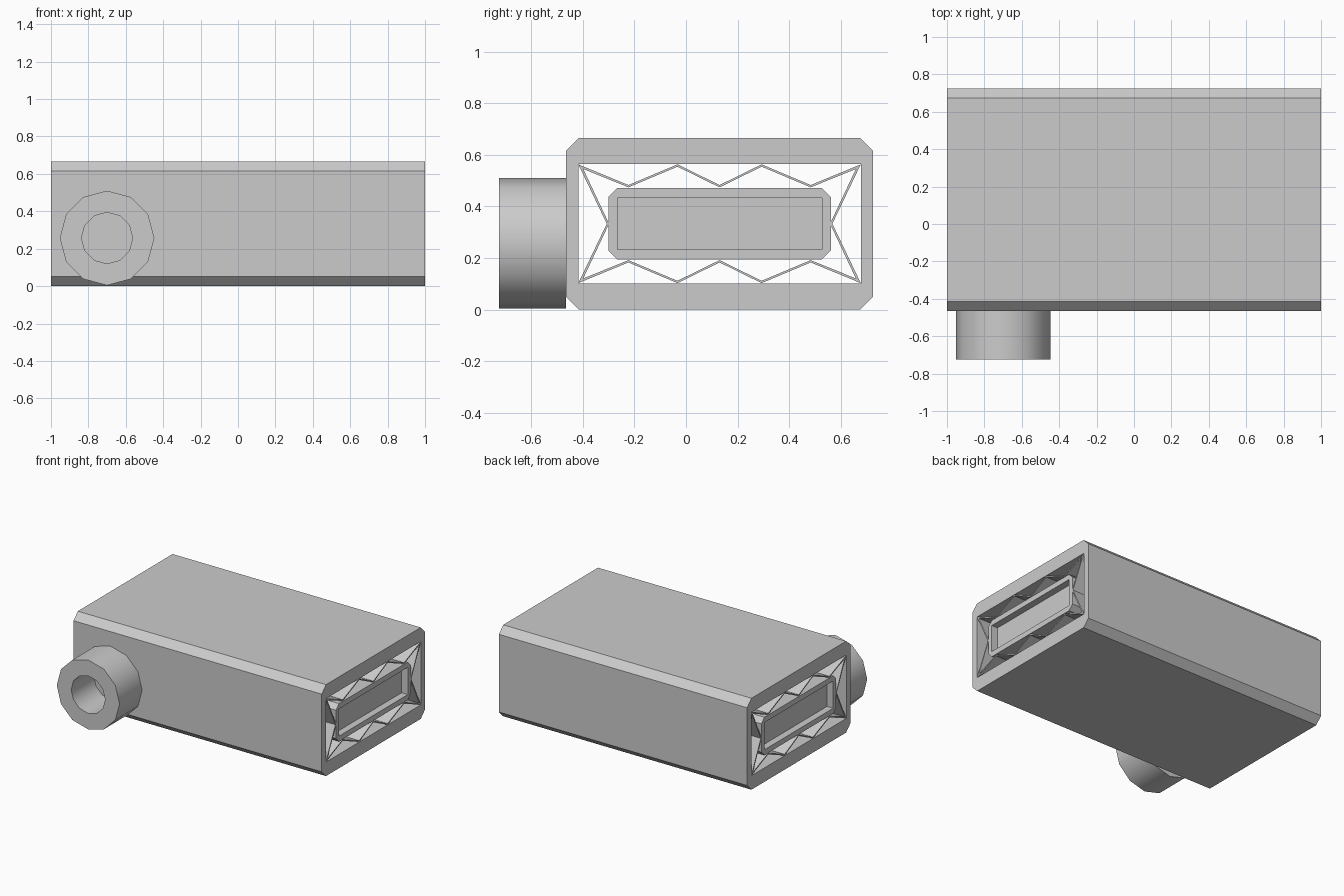
import bpy, bmesh, math

if "Cube" in bpy.data.objects:
    bpy.data.objects.remove(bpy.data.objects["Cube"])

CY, CZ = 0.13, 0.333   # centre line of the casing, running along x


def skin(name, rings, closed=True, smooth=False):
    """Bridge consecutive rings; wrap round to the first ring or cap both ends."""
    bm = bmesh.new()
    loops = [[bm.verts.new(p) for p in ring] for ring in rings]
    n = len(loops[0])
    pairs = list(zip(loops, loops[1:]))
    if closed:
        pairs.append((loops[-1], loops[0]))
    else:
        bm.faces.new(loops[0])
        bm.faces.new(loops[-1])
    for a, b in pairs:
        for i in range(n):
            j = (i + 1) % n
            bm.faces.new((a[i], a[j], b[j], b[i]))
    bmesh.ops.remove_doubles(bm, verts=bm.verts, dist=1e-5)
    bmesh.ops.recalc_face_normals(bm, faces=bm.faces)
    me = bpy.data.meshes.new(name)
    bm.to_mesh(me)
    bm.free()
    ob = bpy.data.objects.new(name, me)
    bpy.context.collection.objects.link(ob)
    if smooth:
        bpy.context.view_layer.objects.active = ob
        ob.select_set(True)
        bpy.ops.object.shade_smooth_by_angle(angle=math.radians(40))
        ob.select_set(False)
    return ob


def box_profile(hw, hh, c=0.0):
    """Eight-point rectangle with chamfer c (points merge when c is 0)."""
    return [(-hw + c, -hh), (hw - c, -hh), (hw, -hh + c), (hw, hh - c),
            (hw - c, hh), (-hw + c, hh), (-hw, hh - c), (-hw, -hh + c)]


def at_x(profile, x):
    return [(x, CY + y, CZ + z) for y, z in profile]


def circle(r, y, n=12):
    return [(-0.70 + r * math.sin(2 * math.pi * i / n), y,
             0.257 + r * math.cos(2 * math.pi * i / n)) for i in range(n)]


# Outer casing: chamfered tube with a rectangular bore
outer, bore = box_profile(0.595, 0.333, 0.05), box_profile(0.547, 0.231)
skin("casing", [at_x(outer, -1), at_x(outer, 1), at_x(bore, 1), at_x(bore, -1)])

# Inner core: chamfered bar with a shallow recess in each end
core, recess = box_profile(0.431, 0.138, 0.035), box_profile(0.396, 0.099)
skin("inner_core", [at_x(recess, -0.95), at_x(recess, -1), at_x(core, -1),
                    at_x(core, 1), at_x(recess, 1), at_x(recess, 0.95)], closed=False)


# Thin folded sheet zigzagging between casing and core
def zigzag(corner, peak, valley, side):
    half = [(-corner[0], corner[1]), (-0.353, valley), (-0.163, peak), (0, valley),
            (0.163, peak), (0.353, valley), corner, (side, 0)]
    return half + [(-y, -z) for y, z in half]


sheet_out = zigzag((0.547, 0.23), 0.23, 0.15, 0.437)
sheet_in = zigzag((0.528, 0.212), 0.221, 0.141, 0.428)
skin("folded_sheet", [at_x(sheet_out, -1), at_x(sheet_out, 1),
                      at_x(sheet_in, 1), at_x(sheet_in, -1)])

# Round pipe stub on the front
skin("pipe_stub", [circle(0.253, -0.465), circle(0.253, -0.725),
                   circle(0.137, -0.725), circle(0.137, -0.465)], smooth=True)
